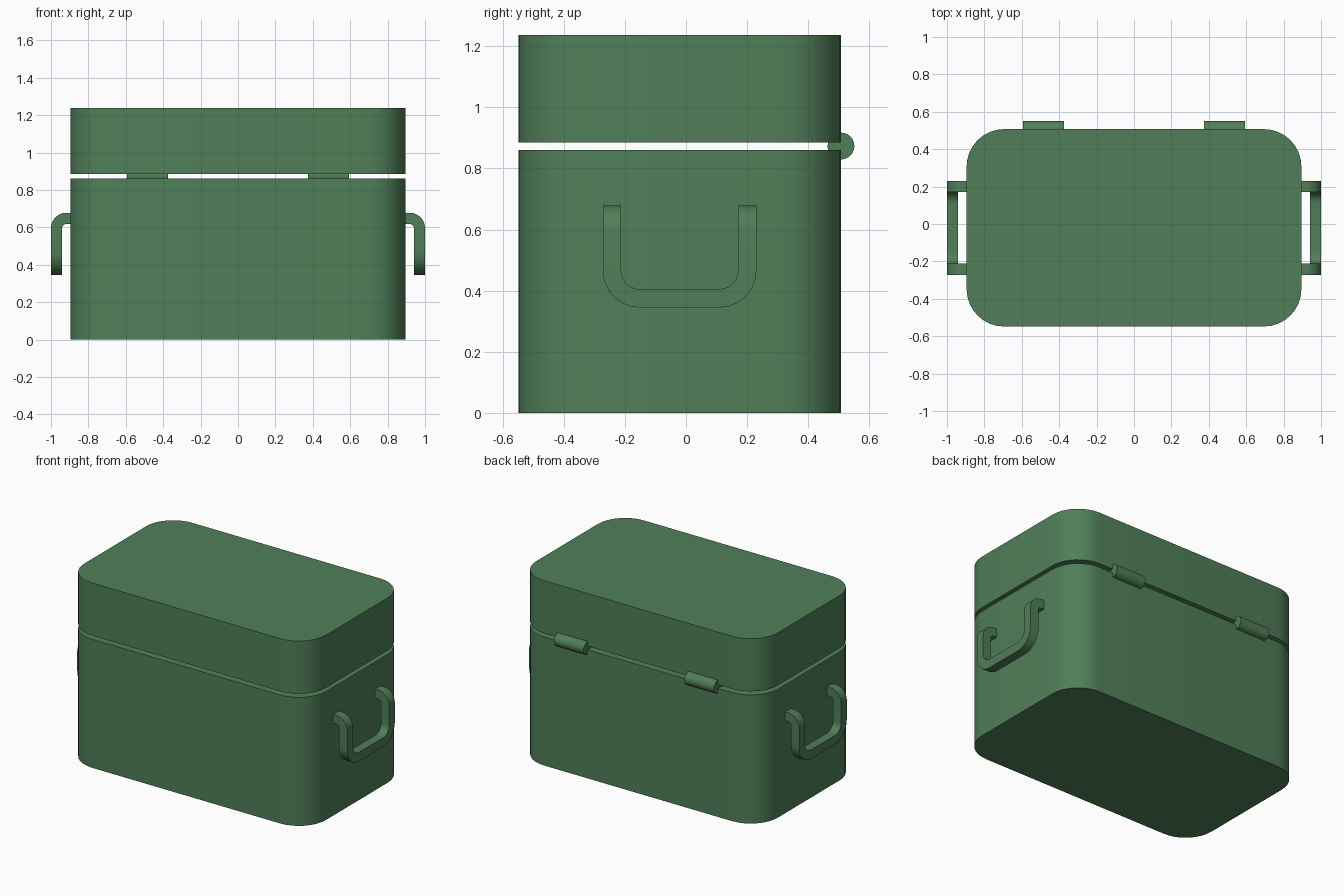
import bpy, bmesh, math
from mathutils import Vector, Matrix

if "Cube" in bpy.data.objects:
    bpy.data.objects.remove(bpy.data.objects["Cube"])

green = bpy.data.materials.new("box green")
green.diffuse_color = (0.08, 0.212, 0.098, 1)
green.use_nodes = True
green.node_tree.nodes["Principled BSDF"].inputs["Base Color"].default_value = green.diffuse_color


def finish(name, bm):
    bmesh.ops.recalc_face_normals(bm, faces=bm.faces)
    me = bpy.data.meshes.new(name)
    bm.to_mesh(me)
    bm.free()
    me.materials.append(green)
    me.shade_smooth()
    me.set_sharp_from_angle(angle=math.radians(32))
    ob = bpy.data.objects.new(name, me)
    bpy.context.collection.objects.link(ob)
    return ob


def rounded_box(name, z0, z1, x=0.895, y0=-0.548, y1=0.507, r=0.2, seg=8):
    bm = bmesh.new()
    corners = [(x - r, y1 - r), (-x + r, y1 - r), (-x + r, y0 + r), (x - r, y0 + r)]
    ring = []
    for k, (cx, cy) in enumerate(corners):
        for i in range(seg + 1):
            a = math.pi / 2 * (k + i / seg)
            ring.append(bm.verts.new((cx + r * math.cos(a), cy + r * math.sin(a), z0)))
    face = bm.faces.new(ring)
    ext = bmesh.ops.extrude_face_region(bm, geom=[face], use_keep_orig=True)
    top = [g for g in ext["geom"] if isinstance(g, bmesh.types.BMVert)]
    bmesh.ops.translate(bm, verts=top, vec=(0, 0, z1 - z0))
    return finish(name, bm)


def fillet(points, radii, seg=7):
    # round the inner corners (all right angles) of a path
    out = [points[0]]
    for a, p, b, r in zip(points, points[1:], points[2:], radii):
        u, v = (a - p).normalized(), (b - p).normalized()
        c = p + (u + v) * r
        for i in range(seg + 1):
            t = math.pi / 2 * i / seg
            out.append(c - v * r * math.cos(t) - u * r * math.sin(t))
    return out + [points[-1]]


def handle(name, side):
    pts = [Vector(p) for p in ((0.88, -0.242, 0.648), (0.97, -0.242, 0.648),
                               (0.97, -0.242, 0.375), (0.97, 0.2, 0.375),
                               (0.97, 0.2, 0.648), (0.88, 0.2, 0.648))]
    path = fillet(pts, (0.052, 0.09, 0.09, 0.052))
    bm = bmesh.new()
    h = 0.03
    n, b = Vector((0, 0, 1)), Vector((0, 1, 0))
    old, rings = Vector((1, 0, 0)), []
    for i, p in enumerate(path):
        d0 = (p - path[i - 1]).normalized() if i else Vector((1, 0, 0))
        d1 = (path[i + 1] - p).normalized() if i + 1 < len(path) else d0
        t = (d0 + d1).normalized()
        q = old.rotation_difference(t)
        n, b, old = q @ n, q @ b, t
        rings.append([bm.verts.new(p + n * h * s + b * h * w)
                      for s, w in ((1, 1), (1, -1), (-1, -1), (-1, 1))])
    for r0, r1 in zip(rings, rings[1:]):
        for k in range(4):
            bm.faces.new((r0[k], r0[(k + 1) % 4], r1[(k + 1) % 4], r1[k]))
    bm.faces.new(rings[0])
    bm.faces.new(rings[-1])
    bmesh.ops.scale(bm, verts=bm.verts, vec=(side, 1, 1))
    return finish(name, bm)


def hinge(name, x):
    bm = bmesh.new()
    m = Matrix.Translation((x, 0.507, 0.873)) @ Matrix.Rotation(math.pi / 2, 4, 'Y')
    bmesh.ops.create_cone(bm, cap_ends=True, segments=24, radius1=0.044,
                          radius2=0.044, depth=0.22, matrix=m)
    return finish(name, bm)


# main box and lid, with a thin open gap between
rounded_box("box_body", 0, 0.86)
rounded_box("lid", 0.885, 1.237)

# side handles and back hinges
for side, label in ((1, "right"), (-1, "left")):
    handle(label + "_handle", side)
    hinge(label + "_hinge", side * 0.483)
